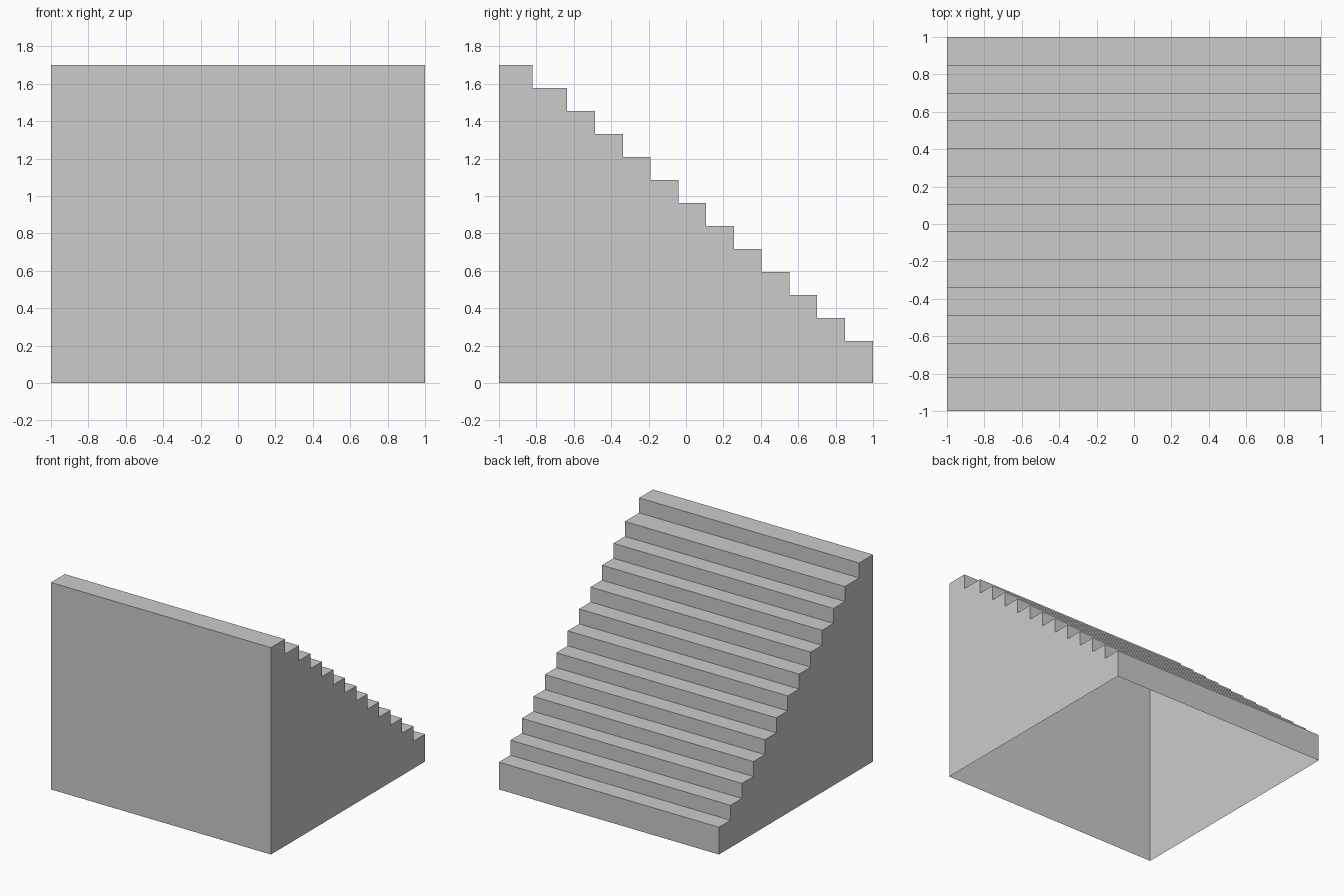
import bpy
import bmesh

if "Cube" in bpy.data.objects:
    bpy.data.objects.remove(bpy.data.objects["Cube"])

STEPS = 13
TOP, RISE = 1.70, 0.123

# Side profile in (y, z): front wall, steps descending toward +y, back riser
edges = [-1.0, -0.82] + [-0.635 + 0.1485 * i for i in range(11)] + [1.0]
profile = [(-1.0, 0.0)]
for i in range(STEPS):
    z = TOP - RISE * i
    profile += [(edges[i], z), (edges[i + 1], z)]
profile.append((1.0, 0.0))

# Staircase shell: two side walls joined by treads and risers, open underneath
bm = bmesh.new()
left = [bm.verts.new((-1, y, z)) for y, z in profile]
right = [bm.verts.new((1, y, z)) for y, z in profile]
bm.faces.new(left[::-1])
bm.faces.new(right)
for i in range(len(profile) - 1):
    bm.faces.new((left[i], left[i + 1], right[i + 1], right[i]))
bmesh.ops.recalc_face_normals(bm, faces=bm.faces[:])

# Make sure the shell faces outward
bm.normal_update()
front = min(bm.faces, key=lambda f: f.calc_center_median().y)
if front.normal.y > 0:
    bmesh.ops.reverse_faces(bm, faces=bm.faces[:])

mesh = bpy.data.meshes.new("staircase")
bm.to_mesh(mesh)
bm.free()
bpy.context.collection.objects.link(bpy.data.objects.new("staircase", mesh))
